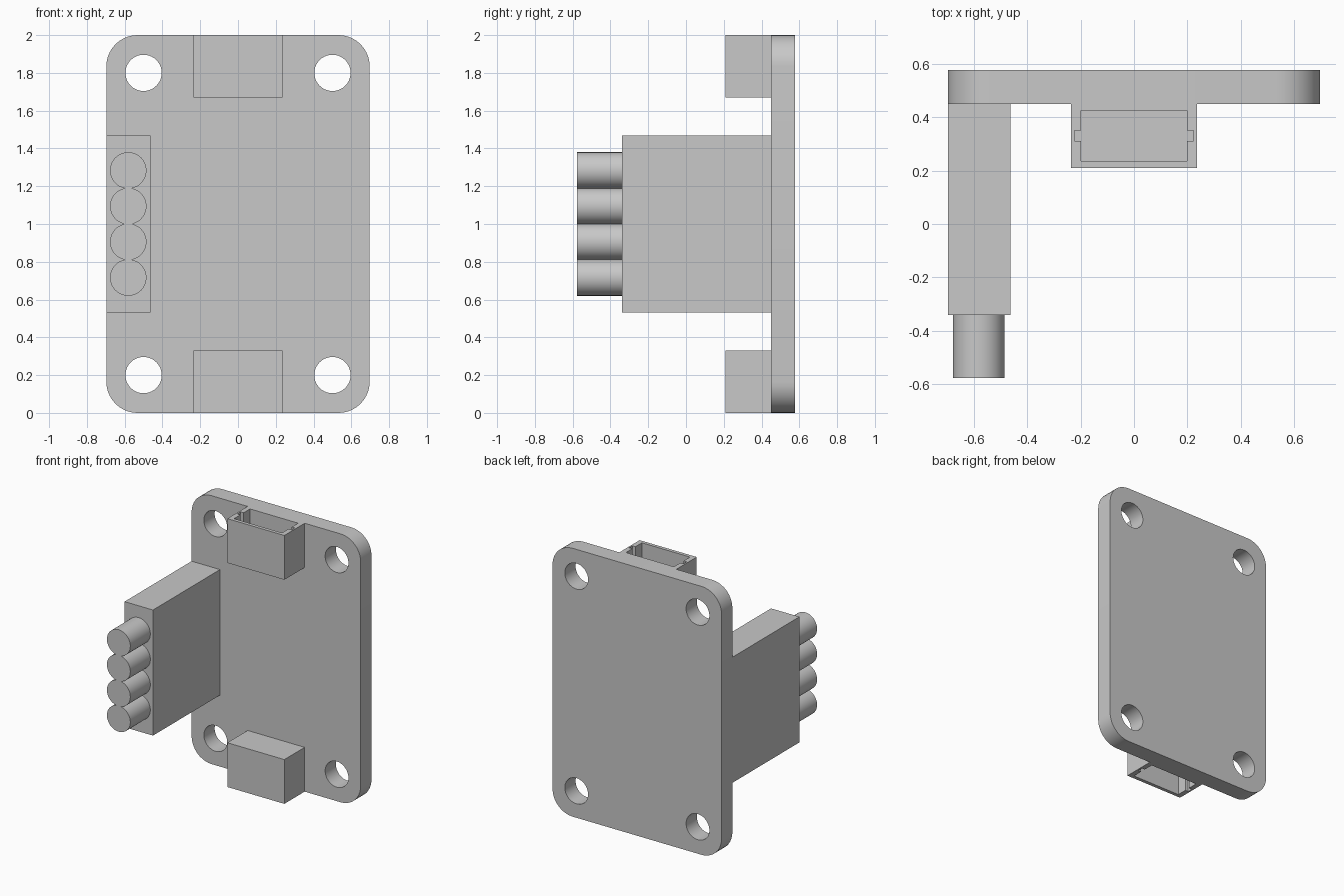
import bpy, bmesh
from math import sin, cos, pi, asin

cube = bpy.data.objects.get("Cube")
if cube:
    bpy.data.objects.remove(cube, do_unlink=True)

grey = bpy.data.materials.new("light grey")
grey.use_nodes = True
COLOUR = (0.58, 0.58, 0.58, 1)
grey.diffuse_color = COLOUR
grey.node_tree.nodes["Principled BSDF"].inputs["Base Color"].default_value = COLOUR

PLATE_BACK, PLATE_FRONT = 0.576, 0.449
HALF_W, HEIGHT = 0.697, 2.0


def arc(cx, cy, r, a0, a1, n):
    return [(cx + r * cos(a0 + (a1 - a0) * i / n),
             cy + r * sin(a0 + (a1 - a0) * i / n)) for i in range(n + 1)]


def rect(x0, x1, y0, y1):
    return [(x0, y0), (x1, y0), (x1, y1), (x0, y1)]


def prism(name, outline, axis, start, end):
    """Extrude an outline along y (outline in x, z) or z (outline in x, y)."""
    bm = bmesh.new()
    place = (lambda u, v: (u, start, v)) if axis == "y" else (lambda u, v: (u, v, start))
    face = bm.faces.new([bm.verts.new(place(u, v)) for u, v in outline])
    made = bmesh.ops.extrude_face_region(bm, geom=[face])["geom"]
    shift = (0, end - start, 0) if axis == "y" else (0, 0, end - start)
    bmesh.ops.translate(bm, vec=shift,
                        verts=[g for g in made if isinstance(g, bmesh.types.BMVert)])
    bmesh.ops.recalc_face_normals(bm, faces=bm.faces)
    mesh = bpy.data.meshes.new(name)
    bm.to_mesh(mesh)
    bm.free()
    mesh.materials.append(grey)
    ob = bpy.data.objects.new(name, mesh)
    bpy.context.collection.objects.link(ob)
    return ob


def activate(ob):
    bpy.ops.object.select_all(action="DESELECT")
    ob.select_set(True)
    bpy.context.view_layer.objects.active = ob


def cut(ob, cutter):
    cutter.hide_render = True
    mod = ob.modifiers.new("cut", "BOOLEAN")
    mod.operation = "DIFFERENCE"
    mod.solver = "EXACT"
    mod.object = cutter
    activate(ob)
    bpy.ops.object.modifier_apply(modifier=mod.name)
    bpy.data.objects.remove(cutter, do_unlink=True)


def smooth(ob):
    activate(ob)
    bpy.ops.object.shade_smooth_by_angle(angle=pi / 6)


# Rounded mounting plate with four screw holes
R = 0.165
outline = []
for k, (sx, z) in enumerate([(1, HEIGHT - R), (-1, HEIGHT - R), (-1, R), (1, R)]):
    outline += arc(sx * (HALF_W - R), z, R, k * pi / 2, (k + 1) * pi / 2, 10)
plate = prism("mounting_plate", outline, "y", PLATE_FRONT, PLATE_BACK)
for x in (-0.5, 0.5):
    for z in (0.2, 1.8):
        hole = arc(x, z, 0.096, 0, 2 * pi, 40)[:-1]
        cut(plate, prism("hole_cutter", hole, "y", PLATE_FRONT - 0.1, PLATE_BACK + 0.1))
smooth(plate)

# Side terminal block standing out from the plate
prism("terminal_block", rect(-HALF_W, -0.463, 0.532, 1.468), "y", -0.34, PLATE_FRONT)

# Column of four merged round plugs on the front of the block
CX, RAD, PITCH = -0.581, 0.0965, 0.189
crease = asin(PITCH / 2 / RAD)
side = []
for i in range(4):
    low = -pi / 2 if i == 0 else -crease
    high = pi / 2 if i == 3 else crease
    pts = arc(CX, 1 + (i - 1.5) * PITCH, RAD, low, high, 18)
    side += pts if i == 0 else pts[1:]
other = [(2 * CX - x, z) for x, z in reversed(side[1:-1])]
smooth(prism("round_plugs", side + other, "y", -0.576, -0.34))

# Top and bottom sockets, open outwards, with a key slot at each side
half = [(0.198, 0.236), (0.198, 0.311), (0.223, 0.311),
        (0.223, 0.35), (0.198, 0.35), (0.198, 0.425)]
cavity = half + [(-x, y) for x, y in reversed(half)]
DEPTH, FLOOR = 0.33, 0.037
for name, rim, inward in (("bottom_socket", 0, 1), ("top_socket", HEIGHT, -1)):
    socket = prism(name, rect(-0.235, 0.235, 0.21, PLATE_FRONT), "z",
                   rim, rim + inward * DEPTH)
    cut(socket, prism("cavity_cutter", cavity, "z",
                      rim - inward * 0.1, rim + inward * (DEPTH - FLOOR)))
